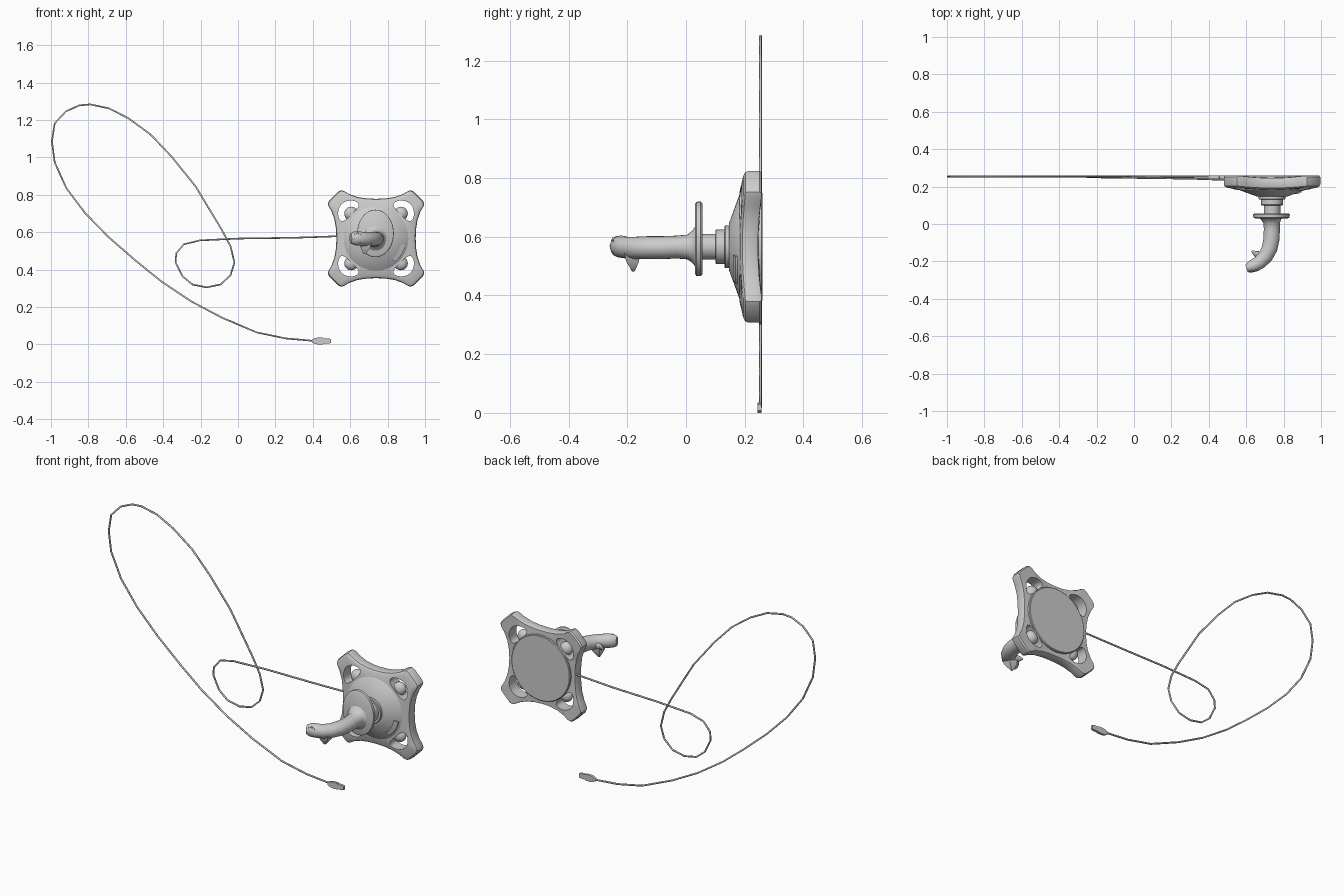
import bpy, bmesh, math
from mathutils import Vector

if "Cube" in bpy.data.objects:
    bpy.data.objects.remove(bpy.data.objects["Cube"])

CX, CZ = 0.738, 0.566  # stick axis


def finish(obj, angle=35):
    bpy.ops.object.select_all(action='DESELECT')
    obj.select_set(True)
    bpy.context.view_layer.objects.active = obj
    bpy.ops.object.shade_smooth_by_angle(angle=math.radians(angle))
    return obj


def loft(name, rings, wrap=False, angle=35):
    """Skin equal-sized rings of points; cap the ends unless wrapped."""
    bm = bmesh.new()
    vs = [[bm.verts.new(p) for p in ring] for ring in rings]
    n = len(vs[0])
    pairs = list(zip(vs, vs[1:])) + ([(vs[-1], vs[0])] if wrap else [])
    for a, b in pairs:
        for i in range(n):
            j = (i + 1) % n
            bm.faces.new((a[i], a[j], b[j], b[i]))
    if not wrap:
        bm.faces.new(vs[0])
        bm.faces.new(vs[-1])
    bmesh.ops.recalc_face_normals(bm, faces=bm.faces)
    me = bpy.data.meshes.new(name)
    bm.to_mesh(me)
    bm.free()
    obj = bpy.data.objects.new(name, me)
    bpy.context.collection.objects.link(obj)
    return finish(obj, angle)


def circle(r, y, cx=CX, cz=CZ, rz=None, n=48):
    rz = r if rz is None else rz
    return [(cx + r * math.cos(2 * math.pi * i / n), y,
             cz + rz * math.sin(2 * math.pi * i / n)) for i in range(n)]


def lathe(name, profile, **kw):
    return loft(name, [circle(r, y, **kw) for r, y in profile])


def ball(name, loc, scale, rot=(0, 0, 0)):
    bpy.ops.mesh.primitive_uv_sphere_add(segments=20, ring_count=12, location=loc, rotation=rot)
    obj = bpy.context.object
    obj.name = name
    obj.scale = scale
    return finish(obj, 60)


# Four-armed base frame: one octant of the outline, mirrored around
octant = [(.212, 0), (.214, .05), (.222, .10), (.238, .145), (.254, .172), (.258, .187), (.25, .203)]
quarter = octant + [(b, a) for a, b in reversed(octant)][:-1]
outline = []
for k in range(4):
    c, s = round(math.cos(k * math.pi / 2)), round(math.sin(k * math.pi / 2))
    outline += [Vector((a * c - b * s, a * s + b * c)) for a, b in quarter]


def frame_ring(scale, y, rise, radius=None):
    ring = []
    for p in outline:
        t = min(1, max(0, (p.length - .212) / .1))
        q = p.normalized() * radius if radius else p * scale
        ring.append((CX + q.x, y + rise * t, CZ + q.y))
    return ring


frame = loft("base_frame", [
    frame_ring(1, .178, 0, .15), frame_ring(.93, .184, .010), frame_ring(.985, .192, .010),
    frame_ring(1, .202, .010), frame_ring(1, .238, .013), frame_ring(.98, .245, .013),
    frame_ring(1, .25, 0, .15)], wrap=True)

# Curved slot through each arm, with a rounded cup tab inside it
for k in range(4):
    a = math.pi / 4 + k * math.pi / 2
    ux, uz = math.cos(a), math.sin(a)
    rings = []
    for y in (.1, .35):
        ring = []
        for i in range(24):
            t = 2 * math.pi * i / 24
            r, w = .222 + .038 * math.cos(t), .066 * math.sin(t)
            r -= 4 * w * w
            ring.append((CX + r * ux - w * uz, y, CZ + r * uz + w * ux))
        rings.append(ring)
    cutter = loft("slot_cutter", rings)
    cutter.hide_render = True
    bpy.context.view_layer.objects.active = frame
    mod = frame.modifiers.new("slot", 'BOOLEAN')
    mod.operation = 'DIFFERENCE'
    mod.solver = 'EXACT'
    mod.object = cutter
    bpy.ops.object.modifier_apply(modifier=mod.name)
    bpy.data.objects.remove(cutter)
    ball("cup_tab", (CX + .188 * ux, .217, CZ + .188 * uz), (.037, .03, .037))
finish(frame)

# Conical housing, collar, neck and suction disc
lathe("housing", [(.078, .146), (.084, .148), (.172, .18), (.178, .187), (.172, .245)])
lathe("collar", [(.055, .10), (.058, .103), (.058, .15)])
lathe("collar_ring", [(.070, .132), (.072, .134), (.072, .15)])
lathe("neck", [(.044, .04), (.044, .11)])
lathe("suction_disc", [(.170, .238), (.186, .246), (.186, .257), (.182, .26)])

# Oval hand rest
loft("hand_rest", [circle(r, y, CX - .003, .593, r + .029)
                   for r, y in ((.088, .030), (.097, .035), (.098, .050), (.090, .057))])

# Throttle slider lying on the cone
rings = []
for r, dy in ((.137, .006), (.137, -.008), (.161, -.008), (.161, .006)):
    y = .148 + (r - .084) / .088 * .032 + dy
    rings.append([(CX + r * math.cos(math.radians(d)), y, CZ + r * math.sin(math.radians(d)))
                  for d in range(-52, -7, 5)])
bm_rows = [list(col) for col in zip(*rings)]
loft("throttle_slider", bm_rows)

# Curved grip: x, y, z, half width, half height
stations = [(.735, .034, .567, .066, .072), (.735, .022, .566, .052, .055), (.737, .005, .565, .044, .042),
            (.737, -.03, .565, .043, .039), (.735, -.08, .563, .043, .039), (.725, -.13, .563, .042, .039),
            (.705, -.17, .562, .040, .038), (.675, -.203, .563, .037, .037), (.645, -.220, .566, .036, .038),
            (.620, -.231, .567, .030, .036), (.602, -.237, .567, .020, .026)]
rings = []
for i, (x, y, z, a, b) in enumerate(stations):
    p, q = stations[max(0, i - 1)], stations[min(len(stations) - 1, i + 1)]
    d = Vector((q[0] - p[0], q[1] - p[1])).normalized()
    rings.append([(x - d.y * a * math.cos(t), y + d.x * a * math.cos(t), z + b * math.sin(t))
                  for t in (2 * math.pi * j / 24 for j in range(24))])
loft("grip", rings, angle=50)

# Trigger hook below and thumb spur at the side
loft("trigger", [[(x + sx * w, y + sy * w * .9, z) for sx, sy in ((-1, -1), (1, -1), (1, 1), (-1, 1))]
                 for x, y, z, w in ((.685, -.183, .545, .030), (.682, -.182, .515, .024),
                                    (.678, -.180, .494, .012), (.676, -.180, .482, .005))], angle=60)
loft("thumb_spur", [[(x + .012 * math.sin(t), y + w * math.cos(t), .555 + w * math.sin(t))
                     for t in (2 * math.pi * j / 10 for j in range(10))]
                    for x, y, w in ((.69, -.175, .028), (.655, -.163, .018), (.638, -.148, .006))], angle=60)

# Buttons and hat switch on the head
for x, z in ((.625, .585), (.640, .592), (.655, .583), (.632, .552), (.650, .550)):
    y = -.243 + (x - .625) * .2
    lathe("head_button", [(.005, y - .012), (.006, y - .010), (.006, y + .02)], cx=x, cz=z, n=12)
ball("hat_switch", (.618, -.250, .568), (.011, .010, .011))

# Looping cable as x, z points
path = [(.57, .58), (.53, .578), (.30, .57), (.01, .566), (-.205, .556), (-.29, .535), (-.33, .487), (-.334, .44),
        (-.297, .364), (-.243, .32), (-.168, .305), (-.094, .32), (-.04, .37), (-.019, .438),
        (-.04, .524), (-.088, .615), (-.227, .845), (-.356, 1.005), (-.468, 1.123), (-.586, 1.209),
        (-.69, 1.262), (-.79, 1.283), (-.848, 1.278), (-.92, 1.246), (-.98, 1.182), (-.995, 1.086),
        (-.98, .973), (-.917, .834), (-.816, .70), (-.69, .572), (-.543, .444), (-.41, .337),
        (-.25, .23), (-.088, .144), (.10, .064), (.254, .032), (.41, .018)]
curve = bpy.data.curves.new("cable", 'CURVE')
curve.dimensions = '3D'
curve.bevel_depth = .005
curve.bevel_resolution = 1
curve.use_fill_caps = True
spline = curve.splines.new('POLY')
spline.points.add(len(path) - 1)
for i, (pt, (x, z)) in enumerate(zip(spline.points, path)):
    y = (.232, .235, .243, .247, .25)[i] if i < 5 else .254
    pt.co = (x, y, z, 1)
bpy.context.collection.objects.link(bpy.data.objects.new("cable", curve))

# Plug at the cable end
loft("plug", [[(x, .251 + sy * min(h, .007), .018 + sz * h) for sy, sz in ((-1, -1), (1, -1), (1, 1), (-1, 1))]
              for x, h in ((.395, .007), (.41, .015), (.425, .018), (.455, .018), (.458, .014),
                           (.485, .014), (.497, .010))], angle=20)
